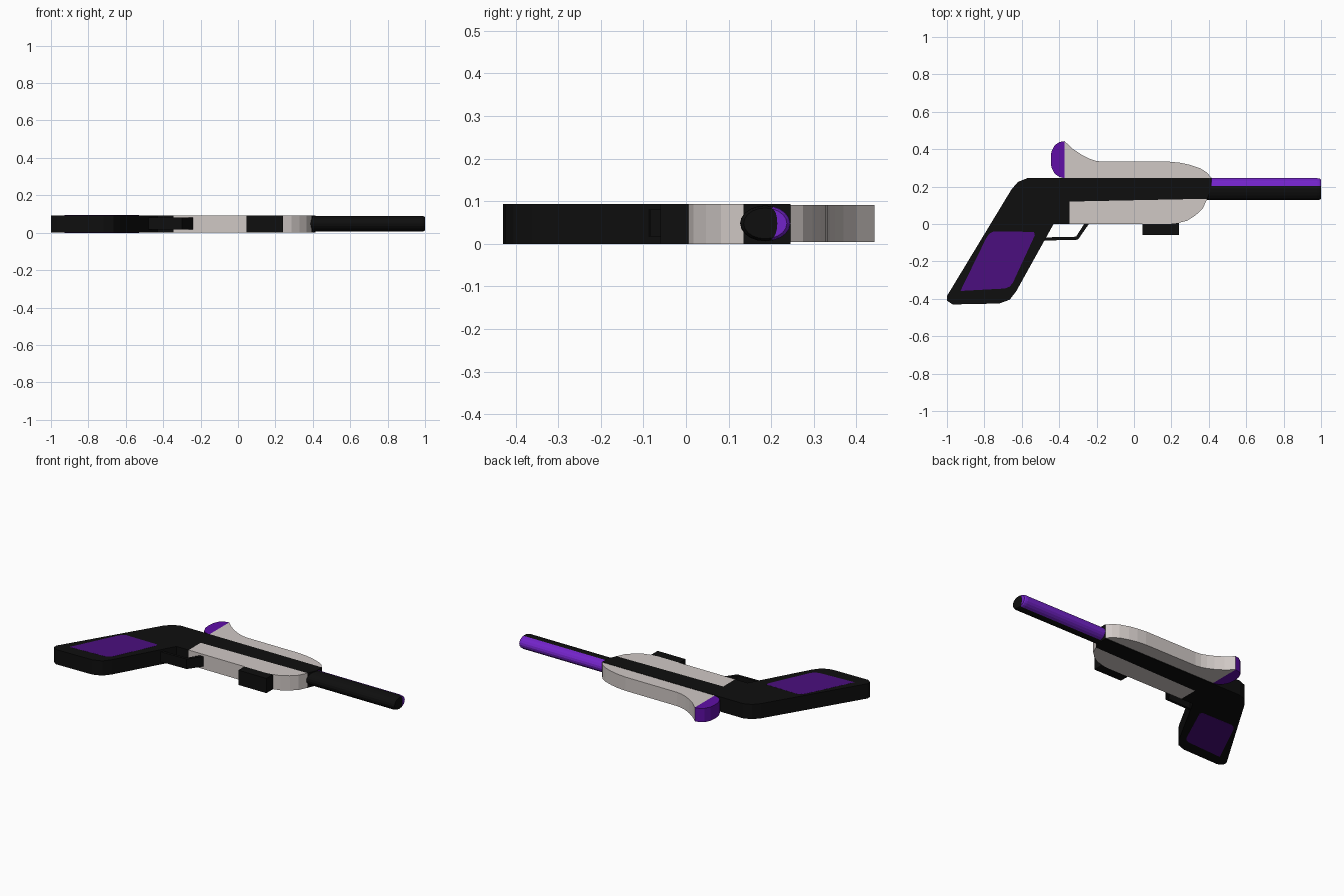
import bpy, bmesh, math

if "Cube" in bpy.data.objects:
    bpy.data.objects.remove(bpy.data.objects["Cube"])


def mat(name, r, g, b):
    m = bpy.data.materials.new(name)
    m.diffuse_color = (r, g, b, 1)
    m.use_nodes = True
    m.node_tree.nodes["Principled BSDF"].inputs["Base Color"].default_value = m.diffuse_color
    return m


BLACK = mat("black", .0045, .0045, .0045)
WHITE = mat("warm white", .63, .58, .56)
DARK = mat("dark purple", .07, .0045, .21)
MID = mat("purple", .115, .0045, .39)
BRIGHT = mat("bright purple", .17, .017, .58)


def finish(bm, name, material):
    bmesh.ops.recalc_face_normals(bm, faces=bm.faces[:])
    me = bpy.data.meshes.new(name)
    bm.to_mesh(me)
    bm.free()
    me.materials.append(material)
    ob = bpy.data.objects.new(name, me)
    bpy.context.collection.objects.link(ob)
    return ob


def plate(name, outline, z0, z1, material):
    """Extrude an outline in the x-y plane from z0 to z1."""
    bm = bmesh.new()
    f = bm.faces.new([bm.verts.new((x, y, z0)) for x, y in outline])
    ext = bmesh.ops.extrude_face_region(bm, geom=[f])["geom"]
    bmesh.ops.translate(bm, vec=(0, 0, z1 - z0),
                        verts=[v for v in ext if isinstance(v, bmesh.types.BMVert)])
    return finish(bm, name, material)


def rod(name, section, stations, material):
    """Loft a y-z section along x; stations are (x, scale) about the bore centre."""
    bm = bmesh.new()
    rings = [[bm.verts.new((x, CY + y * s, CZ + z * s)) for y, z in section]
             for x, s in stations]
    n = len(section)
    for a, b in zip(rings, rings[1:]):
        for i in range(n):
            j = (i + 1) % n
            bm.faces.new((a[i], a[j], b[j], b[i]))
    bm.faces.new(rings[0])
    bm.faces.new(rings[-1])
    return finish(bm, name, material)


# Grip and long slide in one piece
plate("frame", [(-.57, .245), (-.62, .225), (-.655, .185), (-1, -.385), (-1, -.41),
                (-.97, -.43), (-.72, -.425), (-.665, -.405), (-.63, -.36), (-.43, 0),
                (-.345, 0), (-.345, .12), (.392, .135), (.415, .19), (.415, .245)],
      0, .093, BLACK)

# White shell above and below the slide
plate("upper_shell", [(-.372, .245), (.415, .245), (.39, .275), (.355, .297), (.3, .316),
                      (.25, .327), (.19, .333), (-.17, .333), (-.205, .338), (-.24, .35),
                      (-.28, .37), (-.325, .4), (-.372, .443)], .004, .091, WHITE)
plate("lower_shell", [(-.345, 0), (.19, 0), (.24, .006), (.285, .018), (.33, .047),
                      (.367, .082), (.392, .135), (-.345, .12)], 0, .093, WHITE)

# Rounded purple rear knob
plate("rear_knob", [(-.372, .443), (-.4, .438), (-.425, .42), (-.442, .385), (-.445, .345),
                    (-.442, .305), (-.425, .27), (-.4, .252), (-.372, .245)],
      .004, .091, MID)

# Underside block and trigger guard
plate("under_block", [(.045, -.06), (.24, -.06), (.24, .01), (.045, .01)], 0, .093, BLACK)
plate("trigger_guard", [(-.5, -.089), (-.3, -.084), (-.24, .002), (-.265, .002),
                        (-.31, -.068), (-.49, -.072)], .017, .08, BLACK)

# Grip panels on both sides
panel = [(-.928, -.358), (-.69, -.345), (-.665, -.335), (-.648, -.315), (-.53, -.06),
         (-.535, -.042), (-.75, -.04), (-.772, -.05), (-.79, -.075)]
for side, z in (("front", .0925), ("back", -.0005)):
    plate("grip_panel_" + side, panel, z, z + .001, DARK)

# Barrel: dark body with a bright crescent strip along the upper side
CY, CZ, RY, RZ = .186, .048, .059, .042
N = 12
TIP = math.radians(18)
lower = [math.pi - TIP + (math.pi + 2 * TIP) * i / N for i in range(N + 1)]
upper = [TIP + (math.pi - 2 * TIP) * i / 8 for i in range(9)]


def ellipse(t):
    return (RY * math.sin(t), RZ * math.cos(t))


inner = [(RY * (math.sin(TIP) + .25 * math.sin(math.pi * i / 8)),
          RZ * math.cos(TIP) * math.cos(math.pi * i / 8)) for i in range(1, 8)]
stations = [(.38, 1), (.98, 1), (.993, .95), (1, .86)]
rod("barrel", [ellipse(t) for t in lower] + inner, stations, BLACK)
rod("barrel_strip", [ellipse(t) for t in upper] + inner[::-1], stations, BRIGHT)
